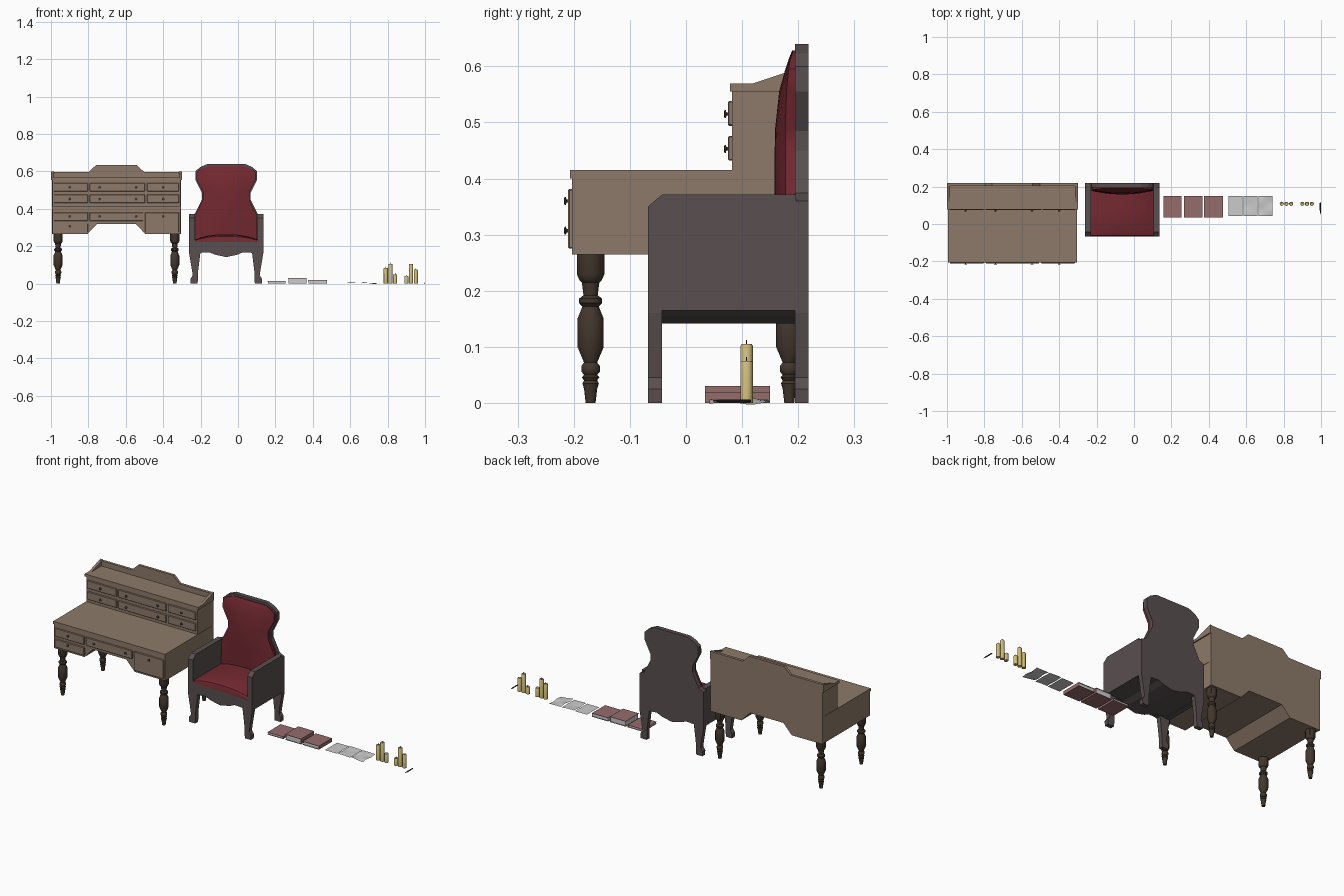
import bpy, bmesh, math

if "Cube" in bpy.data.objects:
    bpy.data.objects.remove(bpy.data.objects["Cube"])

def mat(name, c):
    m = bpy.data.materials.new(name)
    m.diffuse_color = (*c, 1)
    m.use_nodes = True
    m.node_tree.nodes["Principled BSDF"].inputs["Base Color"].default_value = m.diffuse_color
    return m

WOOD = mat("desk_wood", (0.27, 0.195, 0.145))
DARK = mat("dark_wood", (0.055, 0.038, 0.026))
FRAME = mat("chair_wood", (0.1, 0.078, 0.08))
RED = mat("red_fabric", (0.17, 0.022, 0.03))
COVER = mat("book_cover", (0.3, 0.15, 0.15))
WAX = mat("wax", (0.62, 0.5, 0.2))
BLACK = mat("black", (0.02, 0.02, 0.02))

def finish(name, bm, m=None, smooth=False, bevel=0):
    bmesh.ops.recalc_face_normals(bm, faces=bm.faces)
    me = bpy.data.meshes.new(name)
    bm.to_mesh(me)
    bm.free()
    ob = bpy.data.objects.new(name, me)
    bpy.context.collection.objects.link(ob)
    if m:
        me.materials.append(m)
    if bevel:
        b = ob.modifiers.new("bevel", 'BEVEL')
        b.width, b.segments = bevel, 1
    if smooth:
        bpy.ops.object.select_all(action='DESELECT')
        ob.select_set(True)
        bpy.context.view_layer.objects.active = ob
        bpy.ops.object.shade_smooth_by_angle(angle=math.radians(40))
    return ob

def loft(name, rings, m=None, smooth=False):
    """Skin closed rings of equal length and cap both ends."""
    bm = bmesh.new()
    vs = [[bm.verts.new(p) for p in r] for r in rings]
    n = len(vs[0])
    for a, b in zip(vs, vs[1:]):
        for i in range(n):
            j = (i + 1) % n
            bm.faces.new((a[i], a[j], b[j], b[i]))
    bm.faces.new(vs[0])
    bm.faces.new(vs[-1])
    return finish(name, bm, m, smooth)

def prism_y(name, pts, y0, y1, m):
    return loft(name, [[(x, y, z) for x, z in pts] for y in (y0, y1)], m)

def prism_x(name, pts, x0, x1, m):
    return loft(name, [[(x, y, z) for y, z in pts] for x in (x0, x1)], m)

def box(name, x0, x1, y0, y1, z0, z1, m=None, bevel=0):
    bm = bmesh.new()
    bmesh.ops.create_cube(bm, size=1)
    for v in bm.verts:
        v.co = ((x0 + x1) / 2 + v.co.x * (x1 - x0), (y0 + y1) / 2 + v.co.y * (y1 - y0),
                (z0 + z1) / 2 + v.co.z * (z1 - z0))
    return finish(name, bm, m, bevel=bevel)

def turned(name, prof, place, m, n=12, smooth=True):
    """Turn a (radius, height) profile; place maps local to world."""
    rings = [[place(r * math.cos(2 * math.pi * i / n), r * math.sin(2 * math.pi * i / n), h)
              for i in range(n)] for r, h in prof]
    return loft(name, rings, m, smooth)

def sym(half, cx):
    """Mirror a half outline (bottom centre to top) about x = cx."""
    return [(cx + x, z) for x, z in half] + [(cx - x, z) for x, z in reversed(half) if x > 0]

# ---- desk body with raised kneehole
DX = -0.65
under = [(0.103, 0.32), (0.155, 0.265)]
prism_y("desk_body", sym(under + [(0.343, 0.265), (0.343, 0.402)], DX), -0.203, 0.205, WOOD)
box("desk_top", DX - .345, DX + .345, -.207, .205, .4, .415, WOOD)
prism_y("desk_back_panel", sym(under + [(.345, .265), (.345, .598), (.147, .598), (.108, .635)], DX),
        .203, .218, WOOD)
# ---- drawer cabinet with railed shelf on top
box("cabinet", DX - .343, DX + .343, .082, .205, .413, .557, WOOD)
box("cabinet_top", DX - .35, DX + .35, .078, .218, .555, .569, WOOD)
for s in (-1, 1):
    prism_x("shelf_rail", [(.112, .567), (.218, .567), (.218, .6), (.178, .589)],
            DX + s * .35, DX + s * .335, WOOD)

# ---- drawers and knobs
def drawer(x0, x1, z0, z1, y, knobs):
    box("drawer_front", x0, x1, y - .007, y + .004, z0, z1, WOOD, bevel=.002)
    for kx, kz in knobs:
        turned("knob", [(.003, 0), (.003, .004), (.0075, .005), (.0075, .007), (.004, .0085)],
               lambda a, b, h: (kx + a, y - .006 - h, kz + b), DARK, 10)

for z0, z1 in ((.432, .476), (.494, .538)):
    zk = z0 + .021
    drawer(-.985, -.803, z0, z1, .082, [(-.9, zk)])
    drawer(-.793, -.497, z0, z1, .082, [(-.74, zk), (-.545, zk)])
    drawer(-.487, -.315, z0, z1, .082, [(-.4, zk)])
drawer(-.985, -.803, .275, .32, -.203, [(-.9, .307)])
drawer(-.985, -.803, .335, .381, -.203, [(-.9, .36)])
drawer(-.793, -.507, .335, .381, -.203, [(-.74, .36), (-.545, .36)])
drawer(-.497, -.315, .275, .381, -.203, [(-.4, .36)])

# ---- turned desk legs
LEG = [(.009, 0), (.012, .025), (.015, .035), (.012, .04), (.016, .046), (.012, .05), (.017, .056),
       (.017, .066), (.012, .072), (.024, .1), (.024, .15), (.015, .172), (.021, .178), (.021, .186),
       (.013, .192), (.016, .215), (.02, .218), (.025, .229), (.025, .27)]
for lx in (-.962, -.338):
    for ly in (-.17, .184):
        turned("desk_leg", LEG, lambda a, b, h: (lx + a, ly + b, h), DARK, 14)
for lx in (-.962, -.338):
    box("leg_shadow_block", lx - .018, lx + .018, .166, .202, .23, .268, DARK)

# ---- armchair: scalloped apron, boards with curved legs
CX = -.063
apron = [(0, .142), (.06, .155), (.09, .168)]
leg = [(.138, .165), (.145, .11), (.151, .06), (.151, .03), (.153, 0),
       (.19, 0), (.192, .025), (.179, .045), (.186, .09), (.198, .16)]
prism_y("chair_front", sym(apron + leg + [(.198, .222), (0, .222)], CX), -.068, -.043, FRAME)
prism_y("chair_back", sym(apron + leg + [(.198, .36), (.168, .374), (.13, .45), (.13, .485), (.165, .555),
        (.165, .6), (.14, .623), (.1, .64)], CX), .194, .218, FRAME)
prism_y("chair_base", sym(apron + [(.138, .168), (.197, .168), (.197, .222), (0, .222)], CX),
        -.05, .2, FRAME)
arm = [(-.068, .165), (.196, .165), (.196, .372), (-.042, .372), (-.068, .35)]
for s in (-1, 1):
    prism_x("chair_arm", arm, CX + s * .198, CX + s * .168, FRAME)

# ---- seat cushion: dome across, rounded front
def seat_ring(y, k):
    top = [(CX + .168 * t, .222 + k * (.012 + .026 * (1 - abs(t) ** 2.5)))
           for t in [i / 6 - 1 for i in range(13)]]
    return [(x, y, z) for x, z in [(CX - .168, .215)] + top + [(CX + .168, .215)]]
loft("seat_cushion", [seat_ring(y, k) for y, k in
     ((-.068, .35), (-.062, .8), (-.045, 1), (.07, 1.1), (.194, 1))], RED, True)

# ---- back cushion: half width, bulge, edge depth at each height
rows = [(.235, .165, .03, .018), (.37, .163, .037, .018), (.45, .124, .037, .018), (.49, .124, .036, .018),
        (.555, .158, .029, .016), (.595, .158, .018, .012), (.613, .138, .012, .009), (.628, .095, .006, .004)]
def back_ring(z, w, d, e):
    ts = [i / 5 - 1 for i in range(11)]
    front = [(CX + w * t, .195 - e - (d - e) * (1 - t * t), z) for t in ts]
    return [(CX - w, .197, z)] + front + [(CX + w, .197, z)]
loft("back_cushion", [back_ring(*r) for r in rows], RED, True)

# ---- closed books
for x0, x1, h in ((.158, .255, .013), (.267, .365, .03), (.375, .475, .02)):
    box("book_pages", x0 + .002, x1 - .002, .037, .147, .001, h - .001)
    box("book_cover_bottom", x0, x1, .034, .15, 0, .002, COVER)
    box("book_cover_top", x0, x1, .034, .15, h - .002, h, COVER)
    box("book_spine", x1 - .002, x1, .034, .15, .001, h - .001, COVER)

# ---- loose paper sheets, gently waved
for k, x0 in enumerate((.506, .586, .666)):
    bm = bmesh.new()
    n = 8
    g = [[bm.verts.new((x0 + .075 * i / n, .042 + .108 * j / n,
          .003 + .003 * k * math.sin(2.5 * i / n + k) * math.sin(4 * j / n + k) ** 2))
          for j in range(n + 1)] for i in range(n + 1)]
    for i in range(n):
        for j in range(n):
            bm.faces.new((g[i][j], g[i + 1][j], g[i + 1][j + 1], g[i][j + 1]))
    finish("paper_sheet", bm, smooth=True)

# ---- candles with wicks
for x, h in ((.79, .085), (.815, .105), (.84, .05), (.9, .04), (.925, .105), (.951, .075)):
    put = lambda a, b, z: (x + a, .108 + b, z)
    turned("candle", [(.011, 0), (.011, h - .003), (.009, h), (.004, h - .003)], put, WAX, 12)
    turned("wick", [(.001, h - .004), (.001, h + .007)], put, BLACK, 6)

# ---- pen lying on its side
turned("pen", [(.0005, .05), (.0025, .06), (.003, .075), (.003, .112), (.002, .116)],
       lambda a, b, h: (.996 + a, h, .0035 + b), BLACK, 8)
